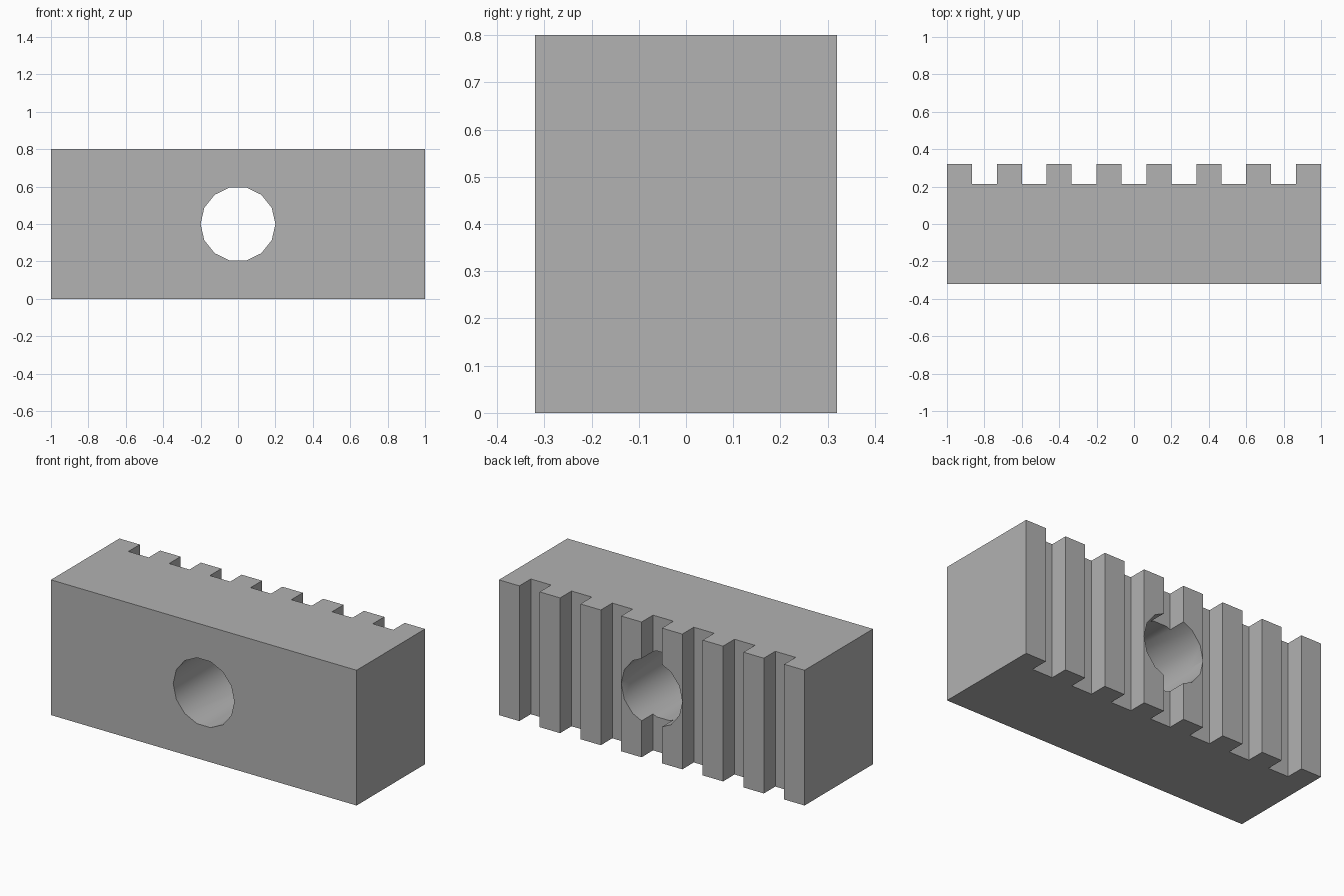
import bpy
import bmesh
import math
from mathutils import Vector

if "Cube" in bpy.data.objects:
    bpy.data.objects.remove(bpy.data.objects["Cube"], do_unlink=True)

LENGTH, HEIGHT = 2.0, 0.8
BACK, FRONT = 0.32, -0.32
TOOTH_COUNT = 8
STEP = LENGTH / (2 * TOOTH_COUNT - 1)
GROOVE = BACK - 0.107
HOLE_RADIUS, HOLE_SIDES = 0.2, 14


def extruded(name, outline, direction):
    """Extrude a closed outline into a solid object."""
    bm = bmesh.new()
    face = bm.faces.new([bm.verts.new(p) for p in outline])
    result = bmesh.ops.extrude_face_region(bm, geom=[face], use_keep_orig=True)
    moved = [v for v in result["geom"] if isinstance(v, bmesh.types.BMVert)]
    bmesh.ops.translate(bm, verts=moved, vec=Vector(direction))
    bmesh.ops.recalc_face_normals(bm, faces=bm.faces)
    mesh = bpy.data.meshes.new(name)
    bm.to_mesh(mesh)
    bm.free()
    obj = bpy.data.objects.new(name, mesh)
    bpy.context.collection.objects.link(obj)
    return obj


# Block: plan outline with square teeth along the back
outline = [(-LENGTH / 2, FRONT, 0), (LENGTH / 2, FRONT, 0)]
for i in reversed(range(TOOTH_COUNT)):
    left = -LENGTH / 2 + 2 * i * STEP
    right = left + STEP
    if i < TOOTH_COUNT - 1:
        outline.append((right, GROOVE, 0))
    outline += [(right, BACK, 0), (left, BACK, 0)]
    if i > 0:
        outline.append((left, GROOVE, 0))
block = extruded("toothed_block", outline, (0, 0, HEIGHT))

# Round hole straight through from front to back
angles = [math.tau * i / HOLE_SIDES for i in range(HOLE_SIDES)]
circle = [(HOLE_RADIUS * math.cos(a), -0.5, HEIGHT / 2 + HOLE_RADIUS * math.sin(a))
          for a in angles]
cutter = extruded("hole_cutter", circle, (0, 1, 0))
cutter.hide_render = True

cut = block.modifiers.new("Hole", "BOOLEAN")
cut.operation = "DIFFERENCE"
cut.solver = "EXACT"
cut.object = cutter
bpy.ops.object.select_all(action="DESELECT")
block.select_set(True)
bpy.context.view_layer.objects.active = block
bpy.ops.object.modifier_apply(modifier=cut.name)
bpy.data.objects.remove(cutter, do_unlink=True)

# Plain grey finish, smooth only inside the hole
grey = bpy.data.materials.new("grey")
grey.use_nodes = True
colour = (0.445, 0.445, 0.445, 1)
grey.diffuse_color = colour
grey.node_tree.nodes["Principled BSDF"].inputs["Base Color"].default_value = colour
block.data.materials.clear()
block.data.materials.append(grey)
bpy.ops.object.shade_smooth_by_angle(angle=math.radians(35))
